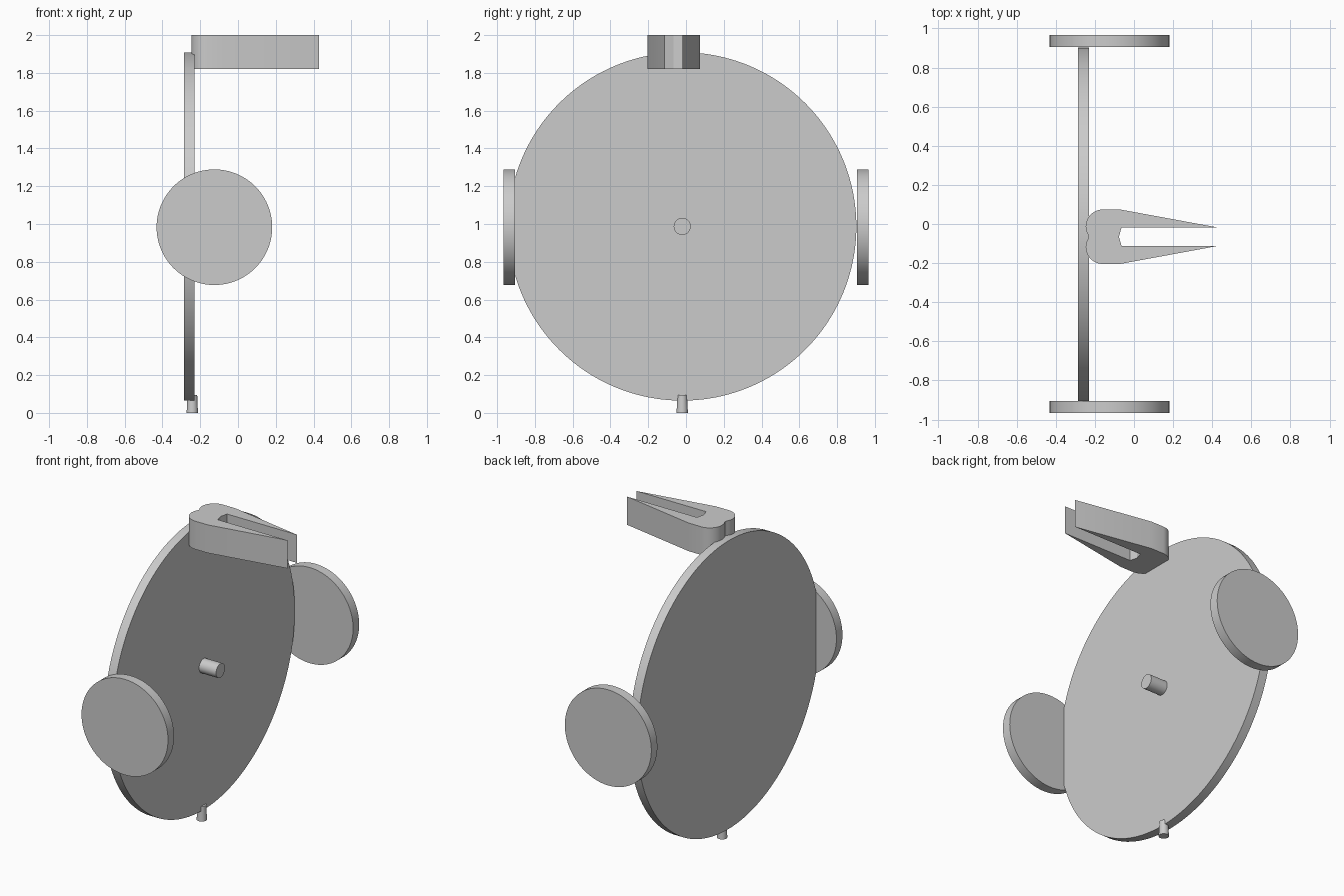
import bpy, bmesh, math
from mathutils import Matrix, Vector

cube = bpy.data.objects.get("Cube")
if cube:
    bpy.data.objects.remove(cube, do_unlink=True)

grey = bpy.data.materials.new("plain grey")
grey.use_nodes = True
colour = (0.6, 0.6, 0.6, 1)
grey.diffuse_color = colour
grey.node_tree.nodes["Principled BSDF"].inputs["Base Color"].default_value = colour


def finish(name, bm):
    bmesh.ops.recalc_face_normals(bm, faces=bm.faces)
    mesh = bpy.data.meshes.new(name)
    bm.to_mesh(mesh)
    bm.free()
    mesh.materials.append(grey)
    obj = bpy.data.objects.new(name, mesh)
    bpy.context.collection.objects.link(obj)
    bpy.ops.object.select_all(action="DESELECT")
    obj.select_set(True)
    bpy.context.view_layer.objects.active = obj
    bpy.ops.object.shade_smooth_by_angle(angle=math.radians(30))
    return obj


def rod(name, start, end, radius, end_radius=None, sides=96):
    """Capped cylinder or cone running between two points."""
    start, end = Vector(start), Vector(end)
    axis = end - start
    place = Matrix.Translation((start + end) / 2) @ axis.to_track_quat("Z", "Y").to_matrix().to_4x4()
    bm = bmesh.new()
    bmesh.ops.create_cone(bm, cap_ends=True, segments=sides, radius1=radius,
                          radius2=end_radius or radius, depth=axis.length, matrix=place)
    return finish(name, bm)


# Large upright plate with its centre peg and foot peg
PLATE_Y, MID_Z = -0.02, 0.987
rod("main_disc", (-0.287, PLATE_Y, MID_Z), (-0.23, PLATE_Y, MID_Z), 0.922, sides=160)
rod("centre_peg", (-0.24, PLATE_Y, MID_Z), (-0.11, PLATE_Y, MID_Z), 0.045, sides=48)
rod("foot_peg", (-0.242, PLATE_Y, 0), (-0.242, PLATE_Y, 0.095), 0.03, 0.026, sides=32)

# Small discs at both ends
for name, side in (("front_disc", -1), ("back_disc", 1)):
    rod(name, (-0.125, side * 0.905, 0.983), (-0.125, side * 0.966, 0.983), 0.306)

# Forked clip: half outline, mirrored across its own centre line
CLIP_Y, HALF_WIDTH, CORNER = -0.065, 0.139, 0.087
half = [(-0.232, 0), (-0.236, 0.014), (-0.243, 0.026)]
for i in range(13):
    a = math.pi * (1 - i / 24)
    half.append((-0.16 + CORNER * math.cos(a), HALF_WIDTH - CORNER + CORNER * math.sin(a)))
half += [(-0.07, HALF_WIDTH), (0.43, 0.047), (-0.064, 0.047), (-0.077, 0)]
outline = half + [(x, -y) for x, y in reversed(half[1:-1])]
bm = bmesh.new()
base = bm.faces.new([bm.verts.new((x, CLIP_Y + y, 1.82)) for x, y in outline])
top = bmesh.ops.extrude_face_region(bm, geom=[base], use_keep_orig=True)
bmesh.ops.translate(bm, vec=(0, 0, 0.18),
                    verts=[v for v in top["geom"] if isinstance(v, bmesh.types.BMVert)])
finish("forked_clip", bm)
